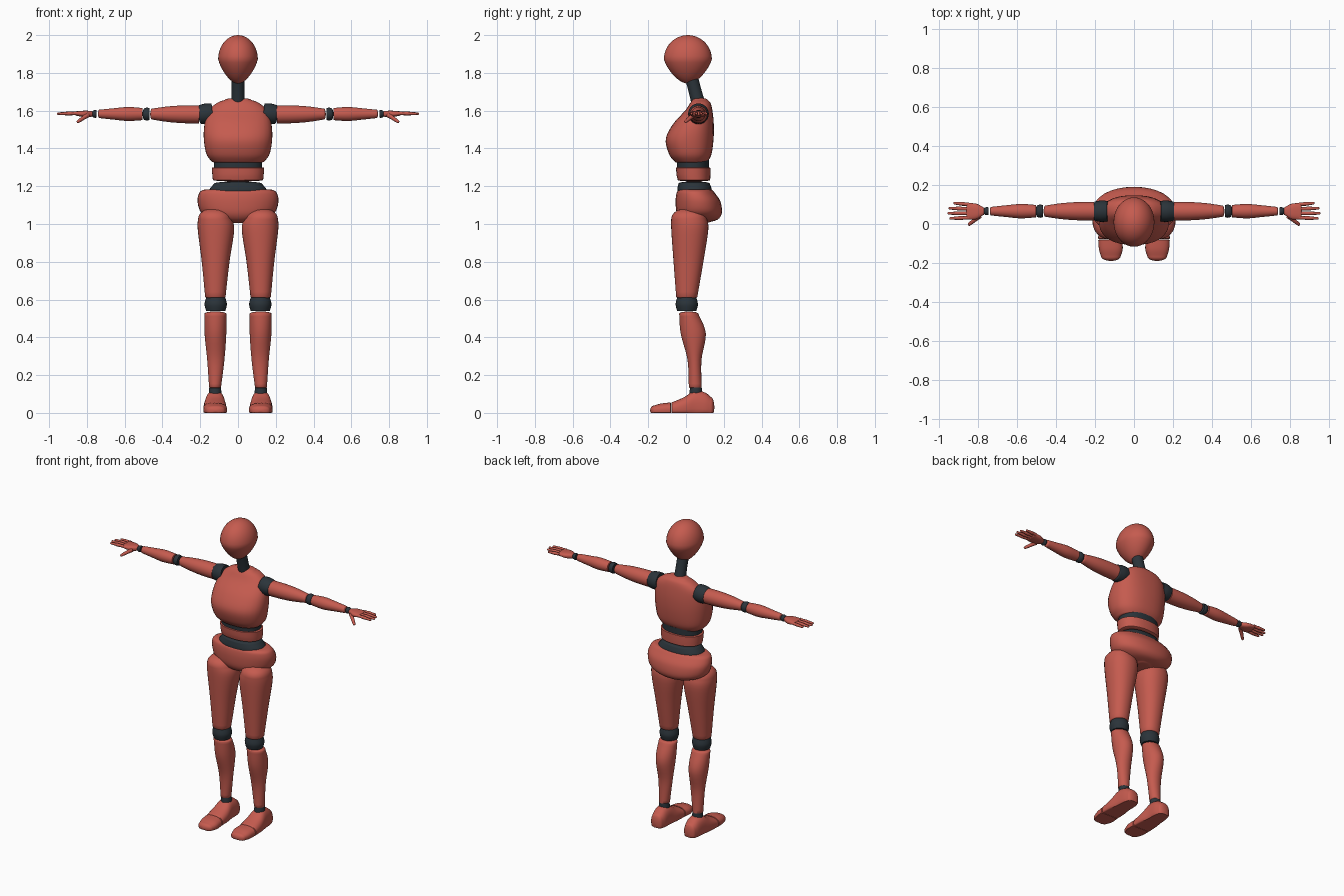
import bpy, bmesh
from math import cos, sin, pi, radians
from mathutils import Vector

cube = bpy.data.objects.get("Cube")
if cube:
    bpy.data.objects.remove(cube, do_unlink=True)


def material(name, colour):
    mat = bpy.data.materials.new(name)
    mat.use_nodes = True
    mat.diffuse_color = (*colour, 1)
    mat.node_tree.nodes["Principled BSDF"].inputs["Base Color"].default_value = (*colour, 1)
    return mat


RED = material("clay red", (0.56, 0.105, 0.078))
DARK = material("joint charcoal", (0.024, 0.034, 0.042))
SIDES = (("left", 1), ("right", -1))


def finish(name, bm, mat):
    bmesh.ops.recalc_face_normals(bm, faces=bm.faces)
    mesh = bpy.data.meshes.new(name)
    bm.to_mesh(mesh)
    bm.free()
    mesh.materials.append(mat)
    obj = bpy.data.objects.new(name, mesh)
    bpy.context.collection.objects.link(obj)
    bpy.ops.object.select_all(action="DESELECT")
    obj.select_set(True)
    bpy.context.view_layer.objects.active = obj
    bpy.ops.object.shade_smooth_by_angle(angle=radians(45))
    return obj


def smooth_rows(rows, steps=5):
    """Catmull-Rom interpolation between stations."""
    rows = [Vector(r) for r in rows]
    out = []
    for i in range(len(rows) - 1):
        a, b, c, d = (rows[max(0, min(len(rows) - 1, i + k))] for k in (-1, 0, 1, 2))
        for k in range(steps):
            t = k / steps
            out.append(b + (c - a) * (t / 2) + (a * 2 - b * 5 + c * 4 - d) * (t * t / 2)
                       + (b * 3 - a - c * 3 + d) * (t ** 3 / 2))
    return out + [rows[-1]]


def dome(row, depth):
    """Shrinking rings that round off an end; returned from the end outward."""
    t, u0, u1, v0, v1 = row
    cu, cv, ru, rv = (u0 + u1) / 2, (v0 + v1) / 2, (u1 - u0) / 2, (v1 - v0) / 2
    rings = []
    for k in range(1, 6):
        s, h = cos(k * pi / 10.4), sin(k * pi / 10.4)
        rings.append((t + depth * h, cu - ru * s, cu + ru * s, cv - rv * s, cv + rv * s))
    return rings


def loft(name, rows, mat, axis="z", side=1, ends=(0.01, 0.01), power=2.0, sides=32):
    """Rows are (position, min and max of first, min and max of second cross axis)."""
    body = smooth_rows(rows)
    rings = dome(body[0], -ends[0])[::-1] + body + dome(body[-1], ends[1])
    bm = bmesh.new()
    loops = []
    for t, u0, u1, v0, v1 in rings:
        loop = []
        for k in range(sides):
            c, s = cos(2 * pi * k / sides), sin(2 * pi * k / sides)
            fit = (abs(c) ** power + abs(s) ** power) ** (-1 / power)
            u = (u0 + u1 + (u1 - u0) * c * fit) / 2
            v = (v0 + v1 + (v1 - v0) * s * fit) / 2
            x, y, z = {"x": (t, u, v), "y": (u, t, v), "z": (u, v, t)}[axis]
            loop.append(bm.verts.new((x * side, y, max(z, 0))))
        loops.append(loop)
    for a, b in zip(loops, loops[1:]):
        for k in range(sides):
            n = (k + 1) % sides
            bm.faces.new((a[k], a[n], b[n], b[k]))
    bm.faces.new(loops[0])
    bm.faces.new(loops[-1])
    return finish(name, bm, mat)


def trunk(name, rows, mat, **options):
    """Loft that is symmetric in x: rows are (z, half width, front, back)."""
    return loft(name, [(z, -w, w, f, b) for z, w, f, b in rows], mat, **options)


def rod(name, start, end, radii, mat, side=1, cap=0.01, sides=24):
    """Round limb between two points."""
    start, end = Vector(start), Vector(end)
    length, last = (end - start).length, len(radii) - 1
    rows = [(length * i / last, -r, r, -r, r) for i, r in enumerate(radii)]
    obj = loft(name, rows, mat, ends=(cap, cap), sides=sides)
    spin = Vector((0, 0, 1)).rotation_difference(end - start).to_matrix()
    for vert in obj.data.vertices:
        p = spin @ vert.co + start
        vert.co = (p.x * side, p.y, p.z)
    if side < 0:
        obj.data.flip_normals()
    return obj


def lift(obj, z):
    for vert in obj.data.vertices:
        vert.co.z += z


# Egg-shaped head, narrower towards the chin
bm = bmesh.new()
bmesh.ops.create_uvsphere(bm, u_segments=40, v_segments=24, radius=1)
for v in bm.verts:
    taper = 1 + 0.3 * min(v.co.z, 0)
    v.co = (v.co.x * 0.105 * taper, 0.01 + v.co.y * 0.127 * taper, 1.872 + v.co.z * 0.128)
finish("head", bm, RED)
rod("neck", (0, 0.025, 1.79), (0, 0.065, 1.64), (0.035, 0.034, 0.036), DARK)

# Trunk, from chest down to pelvis
trunk("chest", [(1.33, 0.138, -0.06, 0.115), (1.37, 0.167, -0.09, 0.135),
                (1.45, 0.181, -0.107, 0.146), (1.53, 0.177, -0.068, 0.147),
                (1.6, 0.155, -0.005, 0.14), (1.64, 0.112, 0.022, 0.13),
                (1.657, 0.07, 0.035, 0.115)], RED, power=2.4)
trunk("upper_waist_joint", [(1.29, 0.128, -0.048, 0.122), (1.34, 0.128, -0.048, 0.122)],
      DARK, power=2.3)
trunk("abdomen", [(1.233, 0.133, -0.044, 0.128), (1.26, 0.136, -0.05, 0.129),
                  (1.297, 0.139, -0.053, 0.129)], RED, ends=(0.008, 0.008), power=2.3)
trunk("lower_waist_joint", [(1.16, 0.155, -0.045, 0.137), (1.185, 0.15, -0.046, 0.136),
                            (1.215, 0.125, -0.04, 0.125)], DARK, power=2.3)
trunk("pelvis", [(1.01, 0.055, 0, 0.125), (1.025, 0.135, -0.03, 0.17),
                 (1.06, 0.195, -0.05, 0.19), (1.12, 0.214, -0.055, 0.182),
                 (1.165, 0.205, -0.05, 0.152), (1.18, 0.185, -0.04, 0.14)],
      RED, ends=(0.006, 0.006), power=2.2)

for word, side in SIDES:
    # Leg
    loft(word + "_thigh", [(0.615, 0.066, 0.174, -0.052, 0.06), (0.8, 0.045, 0.192, -0.066, 0.092),
                           (0.97, 0.02, 0.213, -0.078, 0.118), (1.03, 0.035, 0.211, -0.078, 0.11)],
         RED, side=side, ends=(0.012, 0.055), power=2.2)
    rod(word + "_knee", (0.118, 0.004, 0.54), (0.118, 0.004, 0.61), (0.051, 0.059, 0.051),
        DARK, side, cap=0.015)
    loft(word + "_shin", [(0.135, 0.09, 0.153, 0.015, 0.083), (0.28, 0.072, 0.163, 0.008, 0.082),
                          (0.42, 0.062, 0.177, -0.028, 0.105), (0.525, 0.062, 0.178, -0.036, 0.065)],
         RED, side=side, ends=(0.005, 0.012))
    rod(word + "_ankle", (0.121, 0.052, 0.1), (0.121, 0.052, 0.135), (0.034, 0.031), DARK, side)

    # Foot in two pieces, with a flat sole
    loft(word + "_foot", [(-0.075, 0.06, 0.184, -0.02, 0.056), (-0.01, 0.062, 0.182, -0.03, 0.083),
                          (0.045, 0.07, 0.174, -0.04, 0.117), (0.1, 0.072, 0.168, -0.04, 0.108),
                          (0.13, 0.08, 0.16, -0.025, 0.085)],
         RED, axis="y", side=side, ends=(0.003, 0.02), power=2.5)
    loft(word + "_toes", [(-0.165, 0.068, 0.17, -0.015, 0.04), (-0.13, 0.058, 0.18, -0.02, 0.05),
                          (-0.082, 0.06, 0.184, -0.02, 0.055)],
         RED, axis="y", side=side, ends=(0.025, 0.003), power=2.5)

    # Arm
    arm_y = 0.066
    rod(word + "_shoulder", (0.135, arm_y, 1.586), (0.2, arm_y, 1.58), (0.052, 0.055, 0.05),
        DARK, side)
    rod(word + "_upper_arm", (0.205, arm_y, 1.58), (0.455, arm_y, 1.582),
        (0.048, 0.047, 0.041, 0.029), RED, side)
    rod(word + "_elbow", (0.468, arm_y, 1.582), (0.495, arm_y, 1.582), (0.031, 0.034, 0.031),
        DARK, side)
    rod(word + "_forearm", (0.505, arm_y, 1.582), (0.735, arm_y, 1.583),
        (0.032, 0.037, 0.03, 0.022), RED, side, cap=0.006)
    rod(word + "_wrist", (0.748, arm_y, 1.583), (0.764, arm_y, 1.583), (0.019, 0.021, 0.019),
        DARK, side)

    # Hand
    loft(word + "_palm", [(0.775, 0.046, 0.086, 1.568, 1.598), (0.81, 0.025, 0.104, 1.565, 1.6),
                          (0.855, 0.022, 0.108, 1.573, 1.597)],
         RED, axis="x", side=side, ends=(0.008, 0.008), power=2.6)
    for i, (finger, tip) in enumerate((("index", 0.942), ("middle", 0.952),
                                       ("ring", 0.946), ("little", 0.922))):
        y = 0.032 + 0.023 * i
        rod(f"{word}_{finger}_finger", (0.85, y, 1.586), (tip, y + 0.003 * (i - 1), 1.584),
            (0.01, 0.009, 0.01, 0.008, 0.007), RED, side, cap=0.007, sides=12)
    rod(word + "_thumb", (0.795, 0.04, 1.578), (0.847, -0.002, 1.542),
        (0.014, 0.011, 0.01, 0.008), RED, side, cap=0.007, sides=12)
